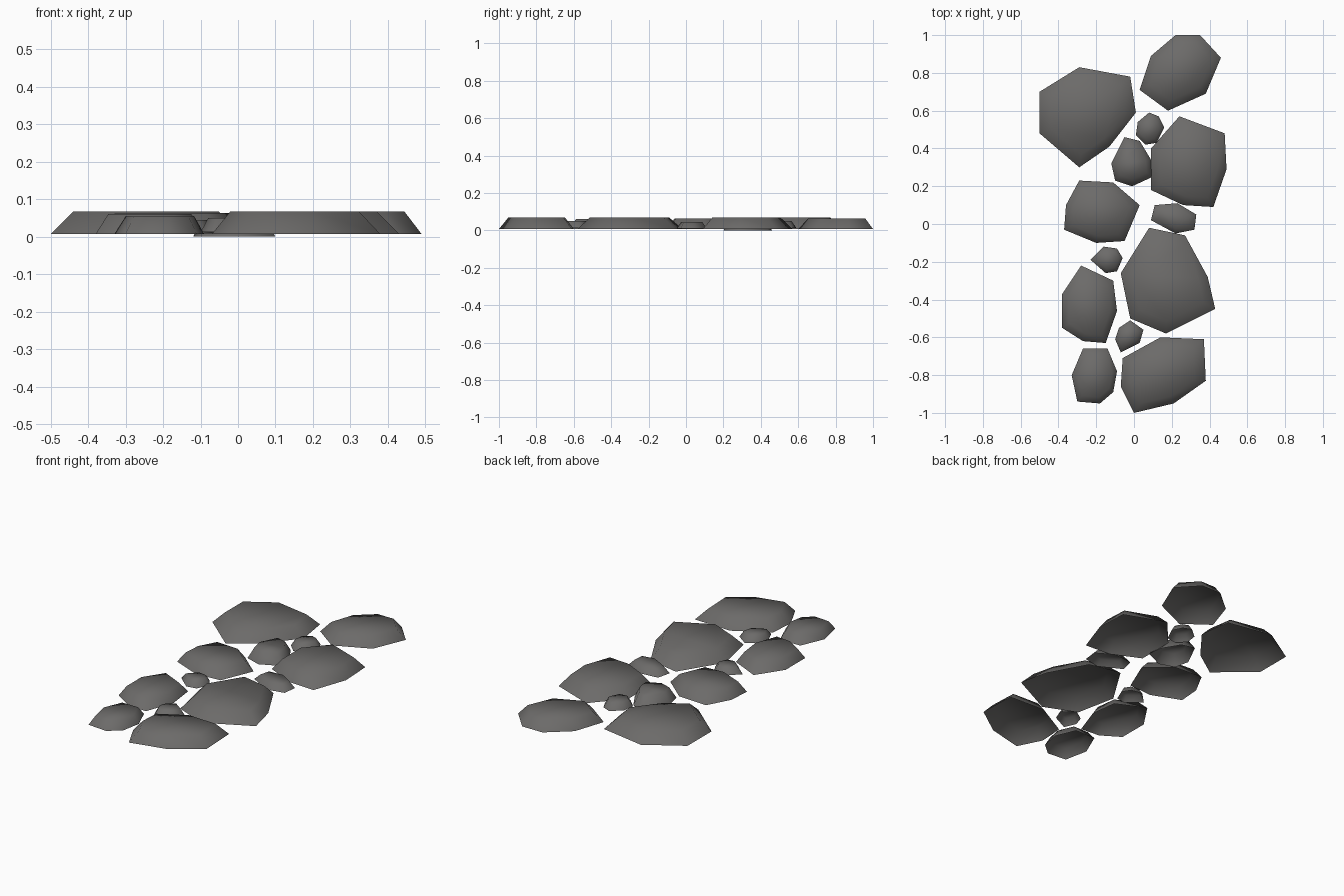
import bpy
import bmesh
from mathutils import Vector

# Remove the default object only
cube = bpy.data.objects.get("Cube")
if cube:
    bpy.data.objects.remove(cube, do_unlink=True)


def flat_colour(name, rgb):
    material = bpy.data.materials.new(name)
    material.use_nodes = True
    colour = (*rgb, 1)
    material.diffuse_color = colour
    shader = material.node_tree.nodes["Principled BSDF"]
    shader.inputs["Base Color"].default_value = colour
    shader.inputs["Roughness"].default_value = 0.9
    return material


stone_grey = flat_colour("stone grey", (0.15, 0.146, 0.142))


def stone(name, outline, top=0.068, bottom=0.007, taper=0.76):
    """Low flagstone, open underneath: a ground outline (in hundredths)
    raised and narrowed towards its centre, softly shaded."""
    rim_points = [Vector((x, y, 0)) / 100 for x, y in outline]
    centre = sum(rim_points, Vector()) / len(rim_points)
    bm = bmesh.new()
    rim = [bm.verts.new(p + Vector((0, 0, bottom))) for p in rim_points]
    crown = [bm.verts.new(centre.lerp(p, taper) + Vector((0, 0, top)))
             for p in rim_points]
    bm.faces.new(crown)
    for i in range(len(rim)):
        bm.faces.new((rim[i - 1], rim[i], crown[i], crown[i - 1]))
    bmesh.ops.recalc_face_normals(bm, faces=bm.faces)
    # The crown must look upwards on every stone
    bm.normal_update()
    if bm.faces[:][0].normal.z < 0:
        bmesh.ops.reverse_faces(bm, faces=bm.faces)
    for face in bm.faces:
        face.smooth = True
    mesh = bpy.data.meshes.new(name)
    bm.to_mesh(mesh)
    bm.free()
    mesh.materials.append(stone_grey)
    item = bpy.data.objects.new(name, mesh)
    bpy.context.collection.objects.link(item)
    return item


# Large paving stones, from the back of the path to the front
stone("back_left_slab", [(-50, 70), (-29, 83), (-2, 78), (1, 59),
                         (-13, 41), (-29, 30), (-50, 48)])
stone("back_right_slab", [(22, 100), (35, 100), (46, 88), (38, 69),
                          (18, 60), (3, 71), (9, 89)], top=0.064)
stone("upper_right_slab", [(24, 57), (48, 48), (49, 29), (42, 9),
                           (26, 10), (9, 18), (9, 40)])
stone("middle_left_slab", [(-29, 23), (-11, 22), (3, 10), (-5, -9),
                           (-20, -10), (-37, -3), (-36, 10)], top=0.064)
stone("lower_right_slab", [(8, -2), (27, -6), (39, -28), (43, -45),
                           (17, -58), (-2, -50), (-7, -26)])
stone("lower_left_slab", [(-28, -22), (-11, -30), (-9, -46), (-15, -63),
                          (-27, -62), (-38, -55), (-38, -37)], top=0.061)
stone("front_left_slab", [(-27, -66), (-14, -66), (-9, -78), (-11, -89),
                          (-18, -95), (-30, -94), (-33, -80)], top=0.055)
stone("front_right_slab", [(14, -60), (37, -61), (38, -83), (21, -95),
                           (0, -100), (-7, -86), (-6, -71)])

# Small stones filling the gaps
stone("centre_cobble", [(-5, 46), (3, 44), (9, 34), (10, 25),
                        (-1, 20), (-10, 23), (-12, 32)],
      top=0.062, bottom=0, taper=0.7)
stone("back_pebble", [(8, 59), (13, 57), (16, 51), (12, 43),
                      (6, 42), (1, 47), (2, 54)],
      top=0.05, bottom=0.012, taper=0.7)
stone("right_pebble", [(9, 2), (11, 10), (23, 11), (33, 5),
                       (32, -3), (22, -5)],
      top=0.045, bottom=0.01, taper=0.7)
stone("left_pebble", [(-23, -19), (-16, -12), (-9, -13), (-6, -18),
                      (-9, -25), (-15, -26)],
      top=0.045, bottom=0.01, taper=0.7)
stone("front_pebble", [(-2, -51), (5, -56), (3, -63), (-7, -68),
                       (-10, -61), (-8, -55)],
      top=0.05, bottom=0.012, taper=0.7)
